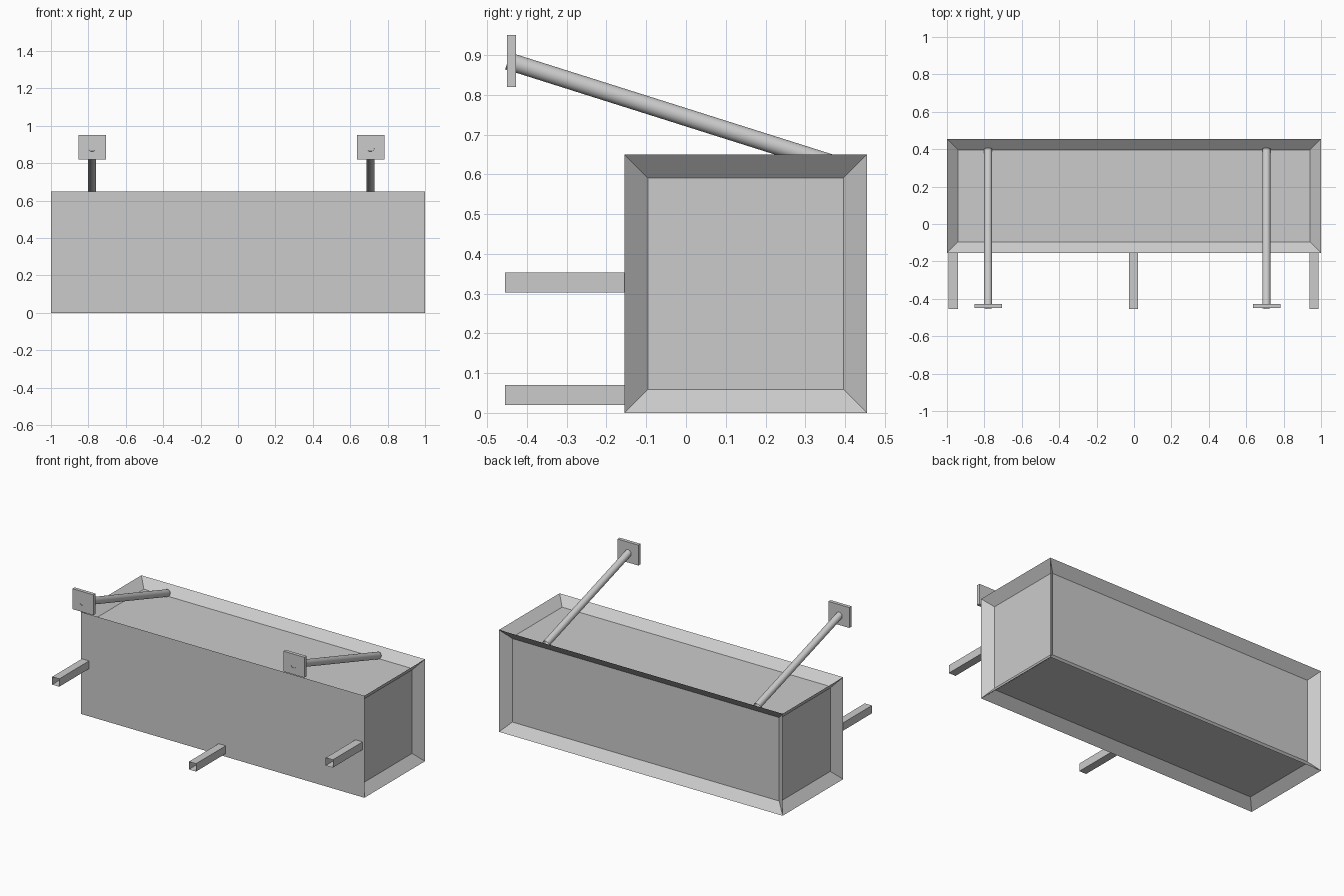
import bpy, bmesh
from mathutils import Vector

if "Cube" in bpy.data.objects:
    bpy.data.objects.remove(bpy.data.objects["Cube"])


def make_object(name, bm):
    mesh = bpy.data.meshes.new(name)
    bm.to_mesh(mesh)
    bm.free()
    ob = bpy.data.objects.new(name, mesh)
    bpy.context.collection.objects.link(ob)
    return ob


def box_bm(x, y, z):
    """Box from (min, max) ranges."""
    bm = bmesh.new()
    bmesh.ops.create_cube(bm, size=1)
    for v in bm.verts:
        v.co = [r[0] if c < 0 else r[1] for c, r in zip(v.co, (x, y, z))]
    bm.normal_update()
    return bm


# Sign body: framed box, recessed panels on every side but the flat front
bm = box_bm((-1, 1), (-0.155, 0.455), (0, 0.65))
sides = [f for f in bm.faces if f.normal.y > -0.5]
bmesh.ops.inset_individual(bm, faces=sides, thickness=0.059, depth=-0.05,
                           use_even_offset=True)
make_object("box_body", bm)

# Square mounting tubes: thin open-ended sleeves on the front
for name, x, z in (("left_tube", -0.967, 0.328),
                   ("middle_tube", -0.003, 0.045),
                   ("right_tube", 0.962, 0.328)):
    h = 0.025
    bm = box_bm((x - h, x + h), (-0.455, -0.155), (z - h, z + h))
    ends = [f for f in bm.faces if abs(f.normal.y) > 0.5]
    bmesh.ops.delete(bm, geom=ends, context='FACES_ONLY')
    make_object(name, bm)

# Sloping round stays with wall plates
for side, x in (("left", -0.78), ("right", 0.708)):
    start, end = Vector((x, -0.448, 0.885)), Vector((x, 0.40, 0.617))
    axis = end - start
    bpy.ops.mesh.primitive_cylinder_add(
        vertices=32, radius=0.022, depth=axis.length, end_fill_type='NOTHING',
        location=(start + end) / 2,
        rotation=axis.to_track_quat('Z', 'Y').to_euler())
    stay = bpy.context.object
    stay.name = side + "_stay"
    bpy.ops.object.shade_smooth_by_angle()
    make_object(side + "_wall_plate",
                box_bm((x - 0.072, x + 0.075), (-0.45, -0.428), (0.82, 0.95)))
